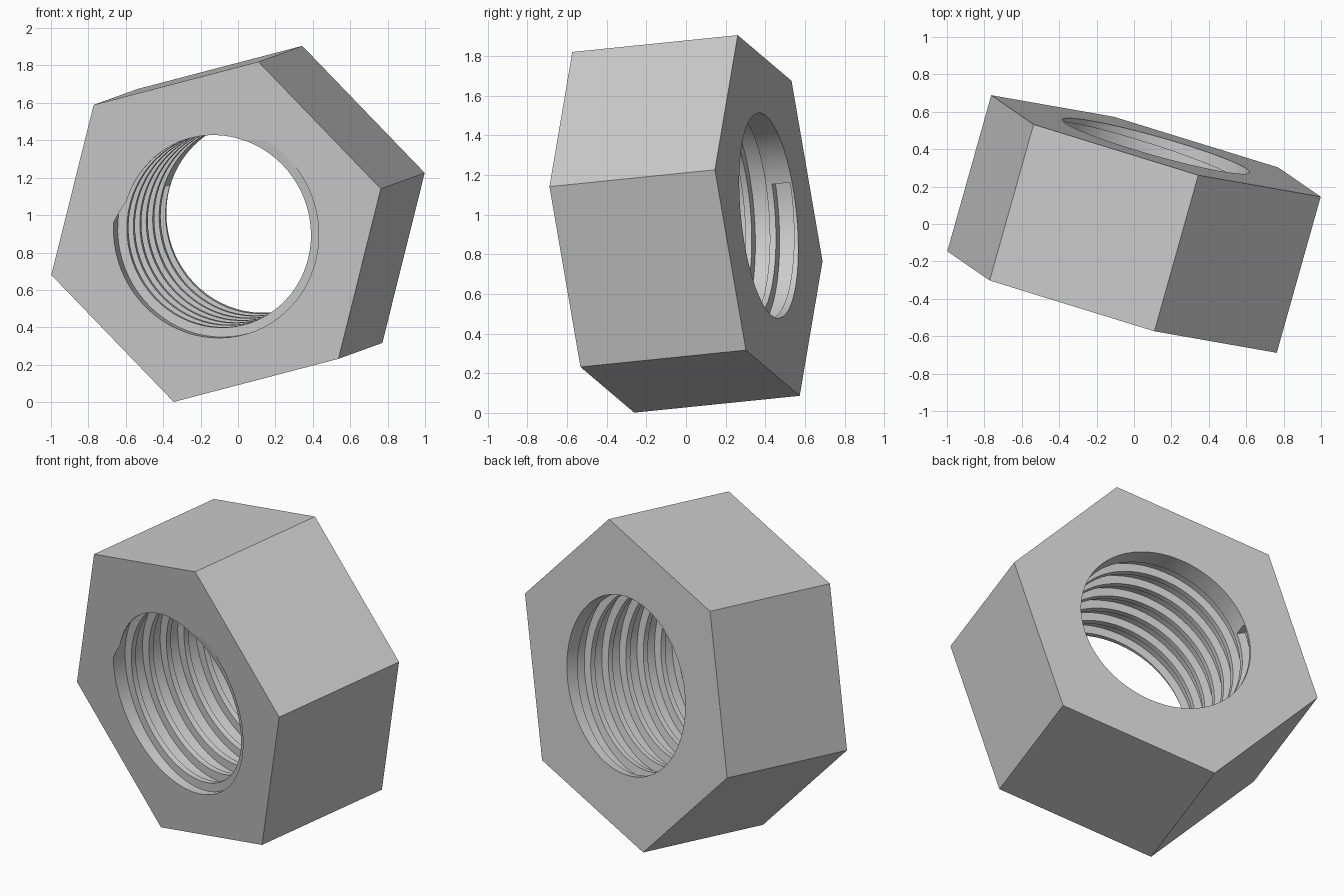
import bpy
import bmesh
import math
from mathutils import Matrix, Vector

if "Cube" in bpy.data.objects:
    bpy.data.objects.remove(bpy.data.objects["Cube"])

# Main dimensions
DEPTH = 0.871
HEX_R = 0.95
BORE_R = 0.52
ROOT_R = 0.57
PITCH = 0.1275
SEGMENTS = 72

# Tilted frame: local y runs along the bore, local z points at one corner
axis = Vector((0.235, 0.835, 0.085)).normalized()
up = Vector((0.2275, -0.1525, 0.91))
up = (up - axis * up.dot(axis)).normalized()
side = axis.cross(up)
tilt = Matrix((side, axis, up)).transposed()
centre = Vector((0, 0, 0.953))


def place(radius, angle, along):
    """Point at a radius, clockwise angle and distance from the front face."""
    local = Vector((radius * math.sin(angle), along - DEPTH / 2, radius * math.cos(angle)))
    return centre + tilt @ local


def ring(radius, along, count):
    return [place(radius, math.tau * i / count, along) for i in range(count)]


def loft(name, rings):
    """Closed solid skinned through equal rings of points, capped at both ends."""
    bm = bmesh.new()
    rows = [[bm.verts.new(p) for p in r] for r in rings]
    count = len(rows[0])
    for a, b in zip(rows, rows[1:]):
        for i in range(count):
            j = (i + 1) % count
            bm.faces.new((a[i], a[j], b[j], b[i]))
    bm.faces.new(rows[0])
    bm.faces.new(rows[-1])
    bmesh.ops.recalc_face_normals(bm, faces=bm.faces)
    mesh = bpy.data.meshes.new(name)
    bm.to_mesh(mesh)
    bm.free()
    obj = bpy.data.objects.new(name, mesh)
    bpy.context.collection.objects.link(obj)
    return obj


def carve(target, cutter):
    cutter.hide_render = True
    mod = target.modifiers.new("carve", "BOOLEAN")
    mod.operation = "DIFFERENCE"
    mod.solver = "EXACT"
    mod.object = cutter
    bpy.context.view_layer.objects.active = target
    bpy.ops.object.modifier_apply(modifier=mod.name)
    bpy.data.objects.remove(cutter)


# Hexagonal body
nut = loft("hex_nut", [ring(HEX_R, a, 6) for a in (0, DEPTH)])

# Plain round bore
carve(nut, loft("bore_cutter", [ring(BORE_R, a, SEGMENTS) for a in (-0.2, DEPTH + 0.2)]))

# Right-handed thread groove: runs out through the front, stops short of the back
groove_section = ((0.46, -0.053), (ROOT_R, -0.043), (ROOT_R, 0.043), (0.46, 0.053))
end_angle = math.radians(273)
end_along = DEPTH - 0.058
steps = int(7.5 * SEGMENTS)
groove = []
for i in range(steps + 1):
    turn = (i - steps) / SEGMENTS
    groove.append([place(r, end_angle + math.tau * turn, end_along + PITCH * turn + w)
                   for r, w in groove_section])
carve(nut, loft("thread_cutter", groove))

# Single steel colour
steel = bpy.data.materials.new("grey_steel")
steel.use_nodes = True
colour = (0.6, 0.6, 0.6, 1)
steel.diffuse_color = colour
steel.node_tree.nodes["Principled BSDF"].inputs["Base Color"].default_value = colour
nut.data.materials.clear()
nut.data.materials.append(steel)

# Smooth thread, flat end faces
bpy.ops.object.select_all(action="DESELECT")
nut.select_set(True)
bpy.context.view_layer.objects.active = nut
bpy.ops.object.shade_smooth_by_angle(angle=math.radians(30))
for face in nut.data.polygons:
    face.material_index = 0
    if abs(face.normal.dot(axis)) > 0.999:
        face.use_smooth = False
